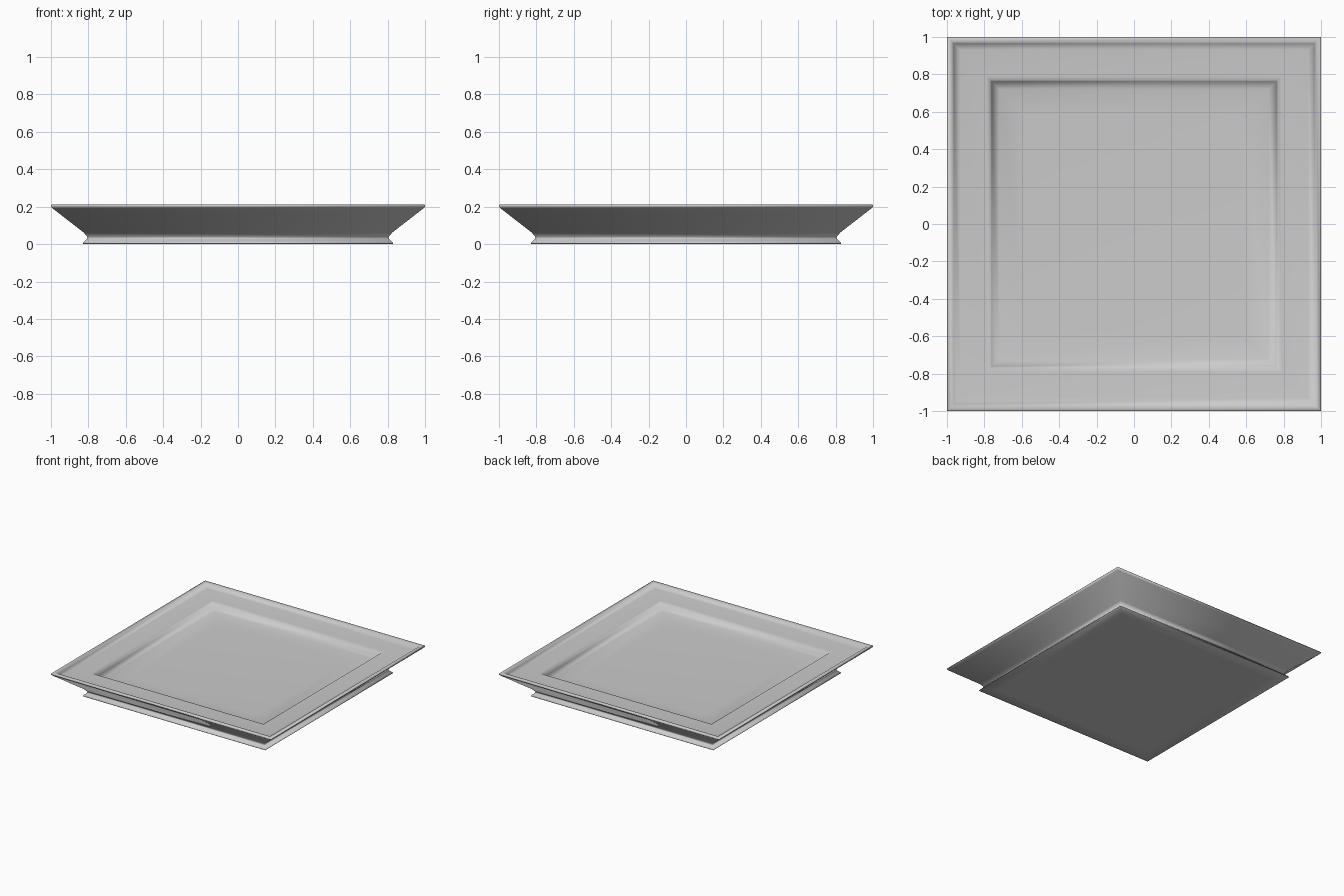
import bpy, bmesh

if "Cube" in bpy.data.objects:
    bpy.data.objects.remove(bpy.data.objects["Cube"])

# Cross-section of the square plate: (half width, height),
# from the flat underside, over the foot and rim, into the well
profile = [
    (0.72, 0.0), (0.825, 0.0),                                      # underside
    (0.83, 0.004), (0.822, 0.015), (0.808, 0.026), (0.805, 0.038),  # foot and neck
    (0.825, 0.062), (0.99, 0.19), (1.0, 0.2),                       # flared wall
    (1.0, 0.207), (0.996, 0.212), (0.972, 0.21), (0.965, 0.195),    # raised lip
    (0.93, 0.19), (0.79, 0.182), (0.77, 0.18),                      # flat border
    (0.762, 0.15), (0.72, 0.137), (0.58, 0.13),                     # well
]


def square_loft(name, profile):
    bm = bmesh.new()
    rings = [[bm.verts.new((sx * r, sy * r, z))
              for sx, sy in ((-1, -1), (1, -1), (1, 1), (-1, 1))]
             for r, z in profile]
    for a, b in zip(rings, rings[1:]):
        for i in range(4):
            j = (i + 1) % 4
            bm.faces.new((a[i], a[j], b[j], b[i]))
    # underside and well floor
    bm.faces.new(rings[0][::-1])
    bm.faces.new(rings[-1])
    bmesh.ops.recalc_face_normals(bm, faces=bm.faces)
    mesh = bpy.data.meshes.new(name)
    bm.to_mesh(mesh)
    bm.free()
    obj = bpy.data.objects.new(name, mesh)
    bpy.context.collection.objects.link(obj)
    return obj


plate = square_loft("square_plate", profile)
bpy.context.view_layer.objects.active = plate
plate.select_set(True)
bpy.ops.object.shade_smooth()
